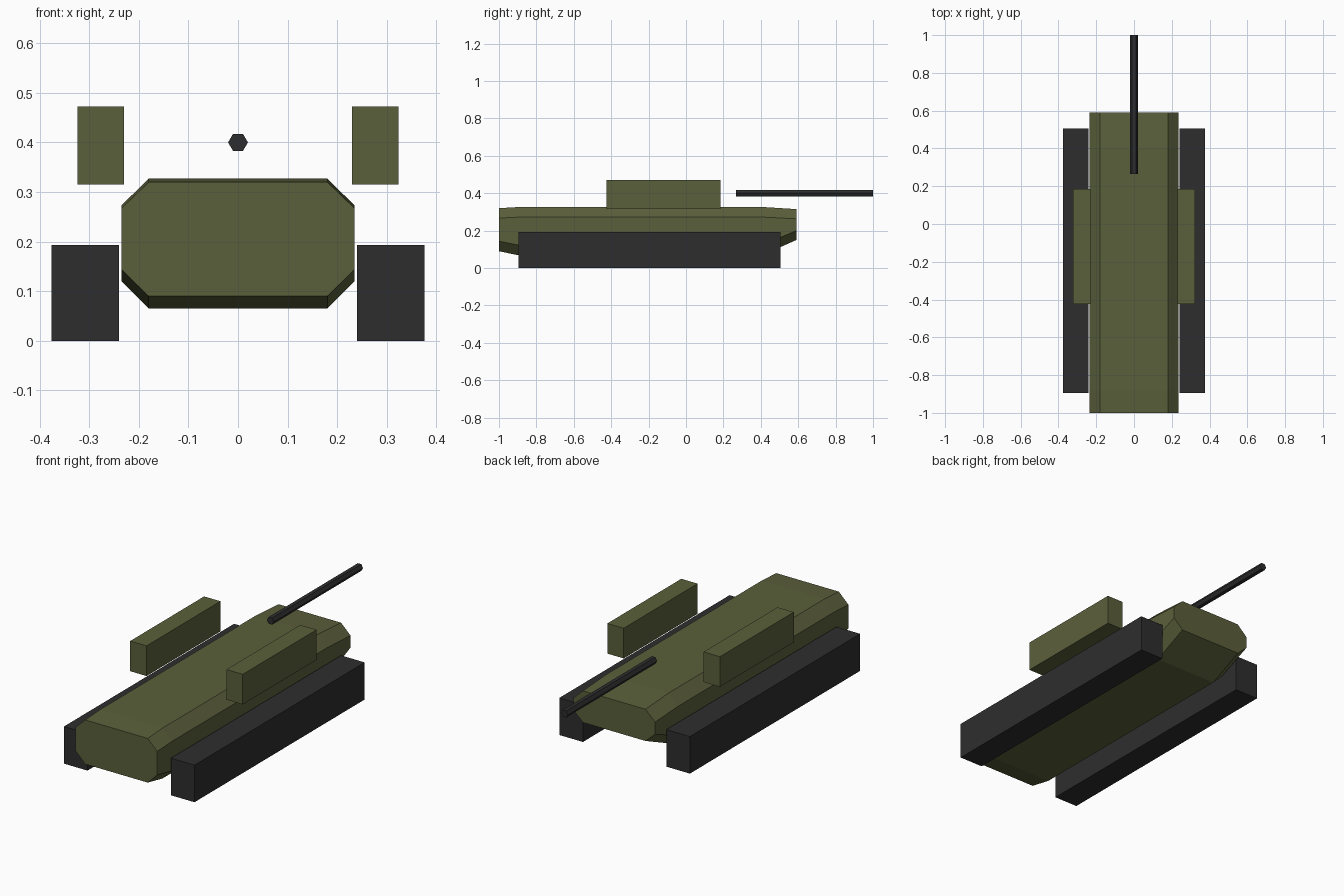
import bpy, bmesh
from math import pi

cube = bpy.data.objects.get("Cube")
if cube:
    bpy.data.objects.remove(cube, do_unlink=True)


def material(name, colour):
    mat = bpy.data.materials.new(name)
    mat.use_nodes = True
    mat.diffuse_color = colour
    mat.node_tree.nodes["Principled BSDF"].inputs["Base Color"].default_value = colour
    return mat


olive = material("olive green", (0.105, 0.117, 0.044, 1))
dark = material("dark grey", (0.027, 0.027, 0.028, 1))


def add_mesh(name, bm, mat):
    bmesh.ops.recalc_face_normals(bm, faces=bm.faces)
    mesh = bpy.data.meshes.new(name)
    bm.to_mesh(mesh)
    bm.free()
    mesh.materials.append(mat)
    obj = bpy.data.objects.new(name, mesh)
    bpy.context.collection.objects.link(obj)
    return obj


def box(name, low, high, mat):
    bm = bmesh.new()
    bmesh.ops.create_cube(bm, size=1)
    for v in bm.verts:
        v.co = [(a + b) / 2 + c * (b - a) for a, b, c in zip(low, high, v.co)]
    return add_mesh(name, bm, mat)


# Hull: chamfered section lofted along y (y, bottom, lower corner, upper corner, top)
stations = [
    (-1.0, 0.09, 0.144, 0.267, 0.32),
    (-0.88, 0.065, 0.12, 0.273, 0.327),
    (0.4, 0.065, 0.12, 0.273, 0.327),
    (0.59, 0.15, 0.2, 0.263, 0.315),
]
WIDE, NARROW = 0.235, 0.18
bm = bmesh.new()
rings = []
for y, bottom, lower, upper, top in stations:
    half = [(NARROW, bottom), (WIDE, lower), (WIDE, upper), (NARROW, top)]
    section = half + [(-x, z) for x, z in reversed(half)]
    rings.append([bm.verts.new((x, y, z)) for x, z in section])
for a, b in zip(rings, rings[1:]):
    for i in range(len(a)):
        j = (i + 1) % len(a)
        bm.faces.new((a[i], a[j], b[j], b[i]))
bm.faces.new(rings[0])
bm.faces.new(rings[-1])
add_mesh("hull", bm, olive)

# Tracks and raised side boxes, one of each per side
for side, sign in (("left", 1), ("right", -1)):
    for part, inner, outer, ys, zs, mat in (
        ("track", 0.24, 0.376, (-0.895, 0.505), (0, 0.193), dark),
        ("side_box", 0.23, 0.324, (-0.424, 0.184), (0.315, 0.472), olive),
    ):
        x0, x1 = sorted((sign * inner, sign * outer))
        box(f"{side}_{part}", (x0, ys[0], zs[0]), (x1, ys[1], zs[1]), mat)

# Six-sided gun barrel
START, END = 0.266, 1.0
bpy.ops.mesh.primitive_cylinder_add(
    vertices=6, radius=0.02, depth=END - START,
    location=(0, (START + END) / 2, 0.4), rotation=(pi / 2, 0, 0))
barrel = bpy.context.object
barrel.name = "gun_barrel"
# Turn the hexagon so that its corners point sideways
for v in barrel.data.vertices:
    v.co.x, v.co.y = v.co.y, -v.co.x
barrel.data.materials.append(dark)
